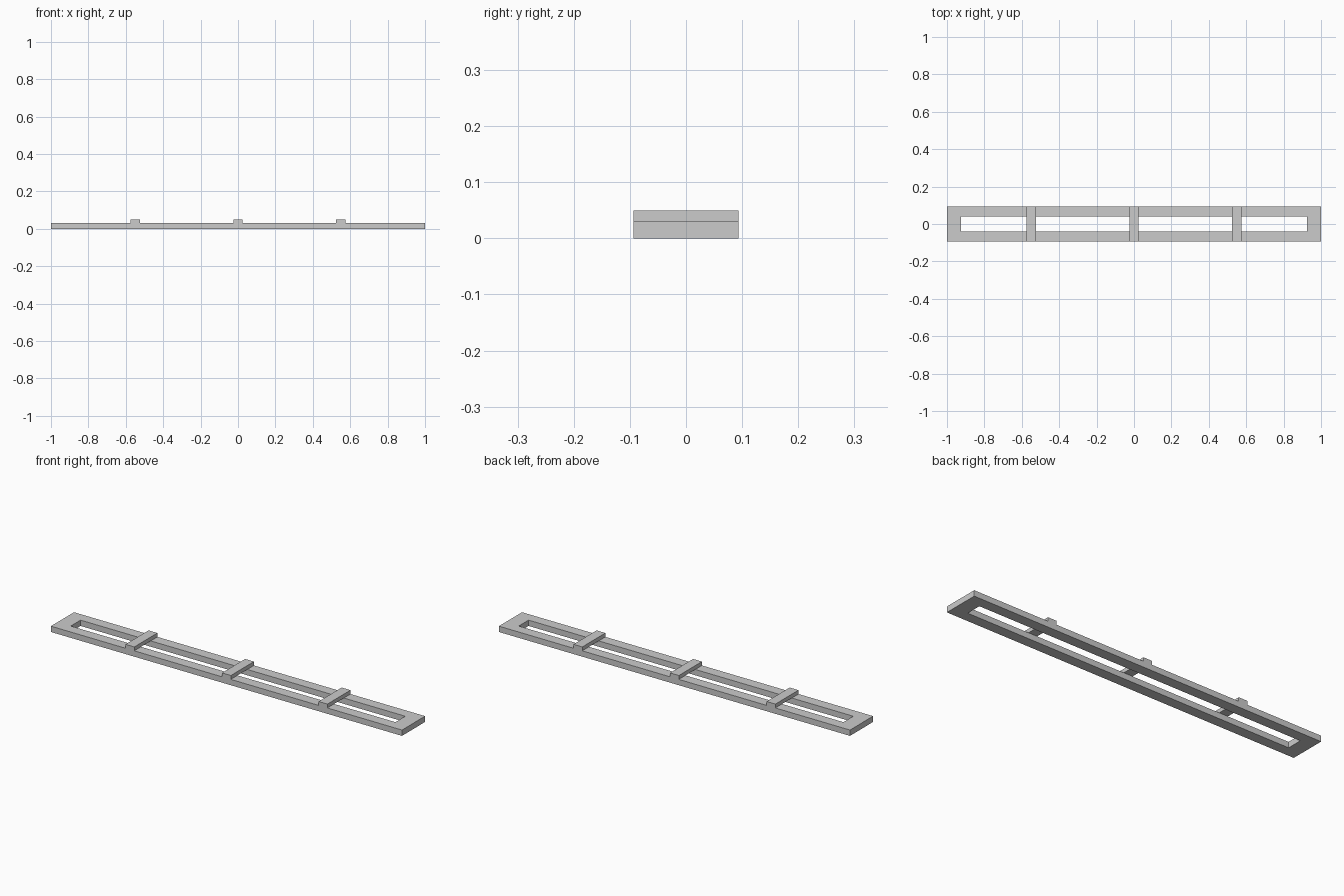
import bpy
import bmesh

cube = bpy.data.objects.get("Cube")
if cube:
    bpy.data.objects.remove(cube, do_unlink=True)

HALF_LENGTH, HALF_WIDTH = 1.0, 0.094
FRAME_TOP, BAR_TOP = 0.03, 0.05
SLOT_X, SLOT_Y = 0.925, 0.04

grey = bpy.data.materials.new("plain grey")
grey.use_nodes = True
colour = (0.6, 0.6, 0.6, 1)
grey.diffuse_color = colour
grey.node_tree.nodes["Principled BSDF"].inputs["Base Color"].default_value = colour


def finish(name, bm):
    bmesh.ops.recalc_face_normals(bm, faces=bm.faces)
    mesh = bpy.data.meshes.new(name)
    bm.to_mesh(mesh)
    bm.free()
    mesh.materials.append(grey)
    obj = bpy.data.objects.new(name, mesh)
    bpy.context.collection.objects.link(obj)
    return obj


def rectangle(bm, x, y):
    return [bm.verts.new((sx * x, sy * y, 0))
            for sx, sy in ((-1, -1), (1, -1), (1, 1), (-1, 1))]


# Flat frame with one long slot: a mitred ring raised to its thickness
bm = bmesh.new()
outer = rectangle(bm, HALF_LENGTH, HALF_WIDTH)
inner = rectangle(bm, SLOT_X, SLOT_Y)
ring = []
for i in range(4):
    j = (i + 1) % 4
    ring.append(bm.faces.new((outer[i], outer[j], inner[j], inner[i])))
raised = bmesh.ops.extrude_face_region(bm, geom=ring, use_keep_orig=True)["geom"]
bmesh.ops.translate(bm, vec=(0, 0, FRAME_TOP),
                    verts=[v for v in raised if isinstance(v, bmesh.types.BMVert)])
finish("slotted_frame", bm)

# Three cross bars resting on the frame
for name, x in (("right_bar", -0.55), ("middle_bar", 0), ("left_bar", 0.55)):
    bm = bmesh.new()
    bmesh.ops.create_cube(bm, size=1)
    bmesh.ops.scale(bm, vec=(0.05, 2 * HALF_WIDTH, BAR_TOP - FRAME_TOP), verts=bm.verts)
    bar = finish(name, bm)
    bar.location = (x, 0, (FRAME_TOP + BAR_TOP) / 2)
